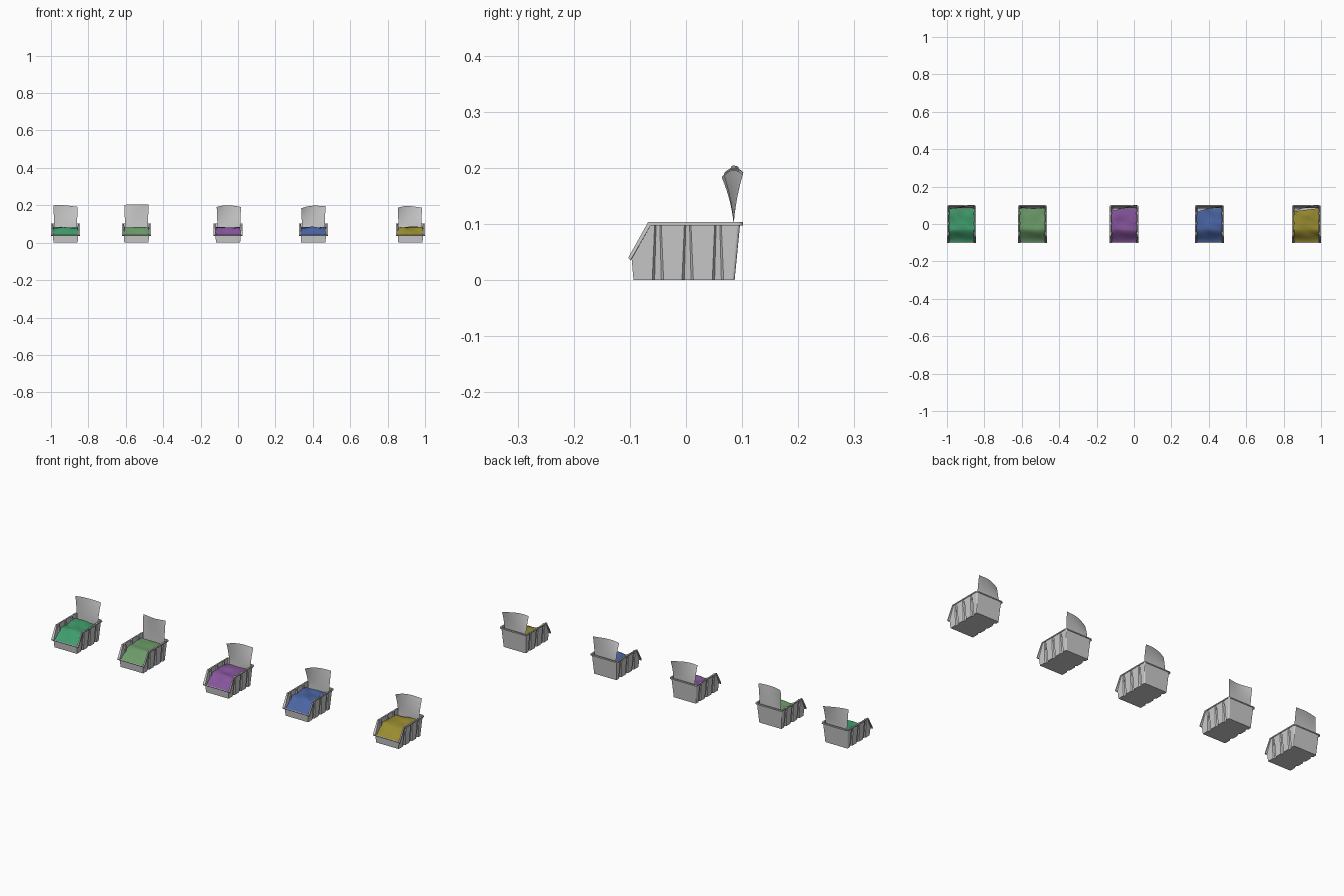
import bpy, bmesh, math, random
from mathutils import noise, Vector

if "Cube" in bpy.data.objects:
    bpy.data.objects.remove(bpy.data.objects["Cube"])

RIBS = (-0.050, 0.003, 0.057)


def loop(hw_front, hw, front, bend, back, z, rib_w, depth, radius):
    """Closed outline of the bin at one level: half is listed, then mirrored."""
    half = [(hw_front, front[0], front[1]), (hw, bend, z)]
    for c in RIBS:
        half += [(hw, c - rib_w, z), (hw - depth, c - rib_w * 0.6, z),
                 (hw - depth, c + rib_w * 0.6, z), (hw, c + rib_w, z)]
    for i in range(5):
        a = math.radians(22.5 * i)
        half.append((hw - radius + radius * math.cos(a),
                     back - radius + radius * math.sin(a), z))
    return half + [(-x, y, zz) for x, y, zz in reversed(half)]


def bin_mesh():
    """Tray with corrugated tapering walls, sloping open front, turned-down rim."""
    base = 0.001
    levels = [
        loop(0.064, 0.064, (-0.093, base), -0.0655, 0.086, base, 0.0105, 0.006, 0.004),
        loop(0.067, 0.071, (-0.097, 0.040), -0.066, 0.096, 0.1028, 0.006, 0.004, 0.005),
        loop(0.0765, 0.0765, (-0.102, 0.040), -0.067, 0.101, 0.1028, 0.006, 0, 0.009),
        loop(0.0765, 0.0765, (-0.0985, 0.0355), -0.063, 0.101, 0.0975, 0.006, 0, 0.009),
    ]
    bm = bmesh.new()
    rings = [[bm.verts.new(p) for p in lv] for lv in levels]
    bm.faces.new(rings[0])
    n = len(rings[0])
    for a, b in zip(rings, rings[1:]):
        for i in range(n):
            j = (i + 1) % n
            bm.faces.new((a[i], a[j], b[j], b[i]))
    bmesh.ops.recalc_face_normals(bm, faces=bm.faces)
    me = bpy.data.meshes.new("bin")
    bm.to_mesh(me)
    bm.free()
    return me


def sheet(name, x, nu, nv, fn):
    """Smooth surface from a function of u, v in 0..1."""
    bm = bmesh.new()
    g = [[bm.verts.new(fn(i / nu, j / nv)) for i in range(nu + 1)] for j in range(nv + 1)]
    for j in range(nv):
        for i in range(nu):
            bm.faces.new((g[j][i], g[j][i + 1], g[j + 1][i + 1], g[j + 1][i])).smooth = True
    me = bpy.data.meshes.new(name)
    bm.to_mesh(me)
    bm.free()
    ob = bpy.data.objects.new(name, me)
    ob.location.x = x
    bpy.context.collection.objects.link(ob)
    return ob


def fill_fn(seed, back_left):
    """Rumpled contents: flat at the back, falling to the front lip."""
    def fn(u, v):
        back = back_left + (0.084 - back_left) * u
        y = -0.095 + (back + 0.095) * v
        t = min(1, max(0, (y + 0.1) / 0.075))
        s = t * t * (3 - 2 * t)
        hw = 0.065 + 0.003 * s
        w = noise.noise(Vector((u * 2.2 + seed, v * 3.5 + u, seed * 1.7)))
        return (hw * (2 * u - 1), y, 0.037 + 0.044 * s + 0.008 * w * min(1, t * 1.5))
    return fn


def card_fn(left, right, bow, height, shift):
    """Upright card whose top corners curl forward or back."""
    def fn(u, v):
        z = 0.05 + (height - 0.05) * v
        s = max(0, (z - 0.095) / 0.105)
        lean = left * (1 - u) ** 1.5 + right * u ** 1.5 + bow * math.sin(math.pi * u)
        y = 0.085 + lean * s ** 1.5
        z -= 32 * lean * lean * s ** 2
        x = shift + (2 * u - 1) * (0.061 + 0.004 * s)
        return (x, y, z)
    return fn


# centre x, contents colour, back edge of contents, card curl settings
BINS = [
    (-0.922, (0.05, 0.33, 0.15), 0.084, (-0.006, 0.017, 0.003, 0.201, 0.0)),
    (-0.543, (0.15, 0.33, 0.14), 0.084, (0.008, 0.004, -0.008, 0.204, 0.0)),
    (-0.053, (0.24, 0.09, 0.33), 0.082, (-0.017, 0.017, 0.002, 0.200, 0.004)),
    (0.403, (0.07, 0.13, 0.37), 0.082, (-0.022, 0.009, 0.002, 0.198, 0.0)),
    (0.922, (0.32, 0.26, 0.03), 0.068, (-0.018, 0.017, 0.004, 0.196, -0.003)),
]
tray = bin_mesh()
for k, (x, colour, back_left, curl) in enumerate(BINS, 1):
    # bin shell
    ob = bpy.data.objects.new(f"storage_bin_{k}", tray)
    ob.location.x = x
    bpy.context.collection.objects.link(ob)
    m = ob.modifiers.new("thickness", 'SOLIDIFY')
    m.thickness, m.offset = 0.002, 0
    # coloured contents
    fill = sheet(f"contents_{k}", x, 24, 30, fill_fn(k * 3.37, back_left))
    mat = bpy.data.materials.new(f"contents_colour_{k}")
    mat.diffuse_color = (*colour, 1)
    mat.use_nodes = True
    mat.node_tree.nodes["Principled BSDF"].inputs["Base Color"].default_value = mat.diffuse_color
    fill.data.materials.append(mat)
    # label card
    sheet(f"label_card_{k}", x, 16, 16, card_fn(*curl))
